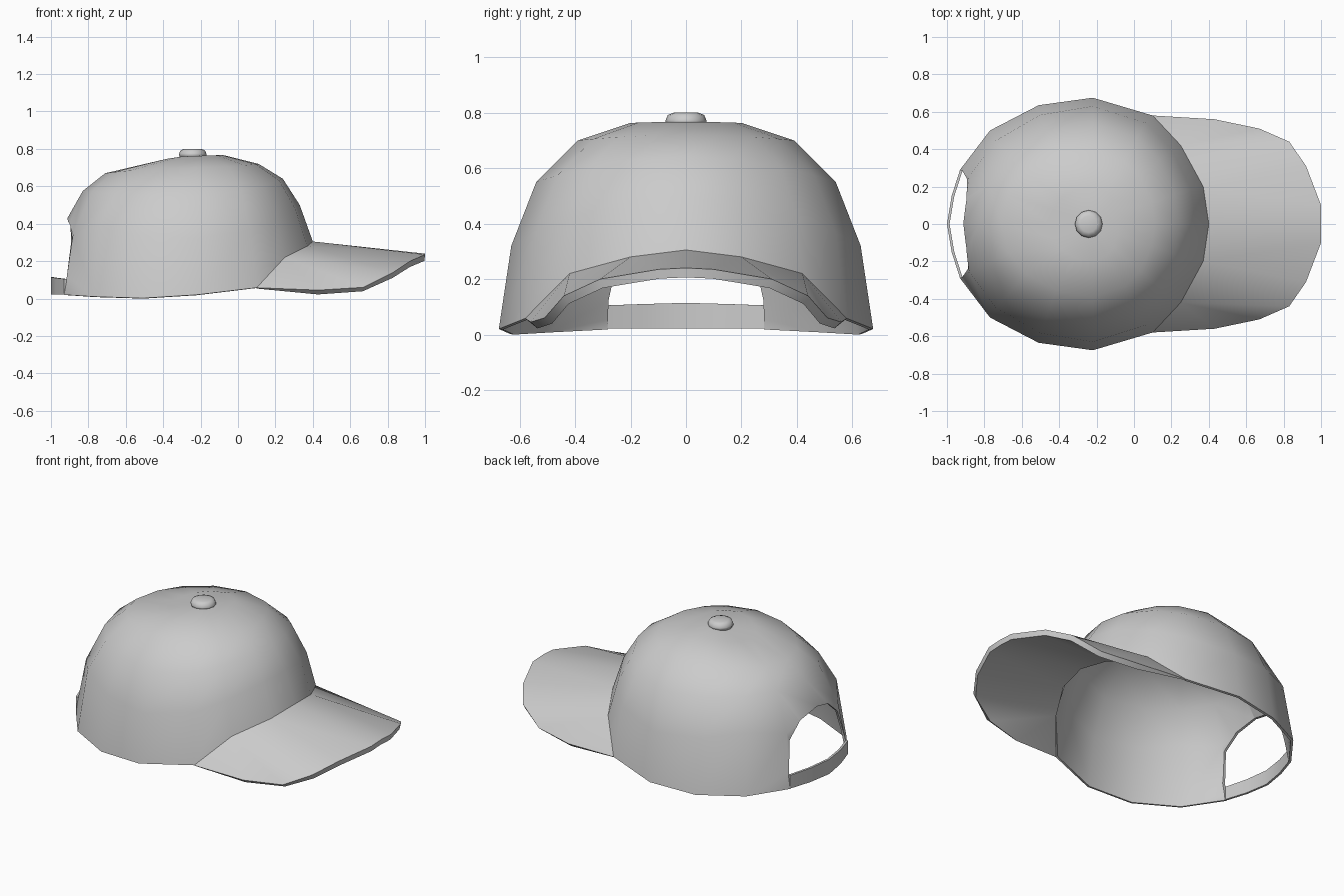
import bpy, bmesh, math

if "Cube" in bpy.data.objects:
    bpy.data.objects.remove(bpy.data.objects["Cube"])


def make(name, verts, faces):
    me = bpy.data.meshes.new(name)
    me.from_pydata(verts, [], faces)
    ob = bpy.data.objects.new(name, me)
    bpy.context.collection.objects.link(ob)
    return ob


def finish(ob, angle=40):
    """Apply the modifiers, then shade smooth with sharp rims."""
    bpy.ops.object.select_all(action='DESELECT')
    ob.select_set(True)
    bpy.context.view_layer.objects.active = ob
    for m in list(ob.modifiers):
        bpy.ops.object.modifier_apply(modifier=m.name)
    bpy.ops.object.shade_smooth_by_angle(angle=math.radians(angle))


def thicken(ob, t):
    m = ob.modifiers.new("thickness", 'SOLIDIFY')
    m.thickness, m.offset = t, -1
    return m


# Crown: half outline of the hem (x, y, z) from front to back
CX = -0.22
hem = [(.40, 0, .305), (.37, .20, .28), (.25, .42, .22), (.10, .58, .058), (CX, .675, .02),
       (-.51, .635, .002), (-.77, .50, .01), (-.93, .29, .02), (-.92, 0, .025)]
# Upper rings: front x,z / side y,z / back x,z
rings = [(.33, .50, .63, .32, -.912, .43), (.24, .64, .54, .55, -.83, .575),
         (.11, .72, .39, .70, -.71, .67), (-.08, .767, .20, .763, -.45, .73)]


def ring_point(k, i):
    X, Y, Z = hem[i]
    if k == 0:
        return X, Y, Z
    fx, fz, sy, sz, bx, bz = rings[k - 1]
    p, q = abs(X - CX) / (.62 if X >= CX else .70), Y / .675
    # upper rings become rounder than the hem
    r = math.hypot(p, q) ** (.6 if k == 1 else 1)
    p, q = p / r, q / r
    ex, ez = (fx, fz) if X >= CX else (bx, bz)
    if k == 1 and i == 7:
        ez = .345  # lower beside the back opening
    return CX + p * (ex - CX), q * sy, sz + (ez - sz) * p * p


verts, faces = [], []
for k in range(5):
    for j in range(16):
        x, y, z = ring_point(k, min(j, 16 - j))
        verts.append((x, y if j <= 8 else -y, z))
verts.append((-.24, 0, .763))
for k in range(4):
    for j in range(16):
        a, b = k * 16 + j, k * 16 + (j + 1) % 16
        faces.append((a, b, b + 16, a + 16))
faces += [(64 + j, 64 + (j + 1) % 16, 80) for j in range(16)]
crown = make("crown", verts, faces)
thicken(crown, .015)

# Arched opening at the back
half = [(.283, -.1), (.28, .12), (.24, .30), (.14, .385)]
arch = half + [(0, .425)] + [(-y, z) for y, z in reversed(half)]
n = len(arch)
cutter = make("opening_cutter",
              [(x, y, z) for x in (-1.2, -.80) for y, z in arch],
              [tuple(range(n)), tuple(range(2 * n - 1, n - 1, -1))]
              + [(i, i + n, (i + 1) % n + n, (i + 1) % n) for i in range(n)])
bm = bmesh.new()
bm.from_mesh(cutter.data)
bmesh.ops.recalc_face_normals(bm, faces=bm.faces)
bm.to_mesh(cutter.data)
bm.free()
cutter.hide_render = True
cut = crown.modifiers.new("opening", 'BOOLEAN')
cut.operation, cut.solver, cut.object = 'DIFFERENCE', 'EXACT', cutter
finish(crown)
bpy.data.objects.remove(cutter)

# Brim: half, mirrored across the centre line, thinning out at its ends
outer = [(1, 0, .24), (1, .10, .235), (.92, .31, .20), (.83, .44, .14),
         (.67, .51, .06), (.43, .56, .045)]
brim = make("brim", hem[:4] + outer,
            [(0, 4, 5, 1), (1, 5, 6), (1, 6, 7, 2), (2, 7, 8), (2, 8, 9), (2, 9, 3)])
group = brim.vertex_groups.new(name="thick")
group.add(list(range(10)), 1.0, 'REPLACE')
group.add([3], .2, 'REPLACE')
mir = brim.modifiers.new("mirror", 'MIRROR')
mir.use_axis = (False, True, False)
thicken(brim, .034).vertex_group = "thick"
finish(brim)

# Strap closing the opening
path = [(-.93, .29, .105), (-.975, .15, .11), (-1, 0, .114),
        (-.975, -.15, .11), (-.93, -.29, .105)]
strap = make("strap", [(x, y, z) for x, y, z in path] + [(x, y, .022) for x, y, z in path],
             [(i, i + 5, i + 6, i + 1) for i in range(4)])
thicken(strap, .014)
finish(strap)

# Top button
bpy.ops.mesh.primitive_cylinder_add(vertices=12, radius=.074, depth=.06,
                                    location=(-.242, 0, .770))
button = bpy.context.object
button.name = "button"
bev = button.modifiers.new("rounding", 'BEVEL')
bev.width, bev.segments = .028, 2
finish(button, 60)
